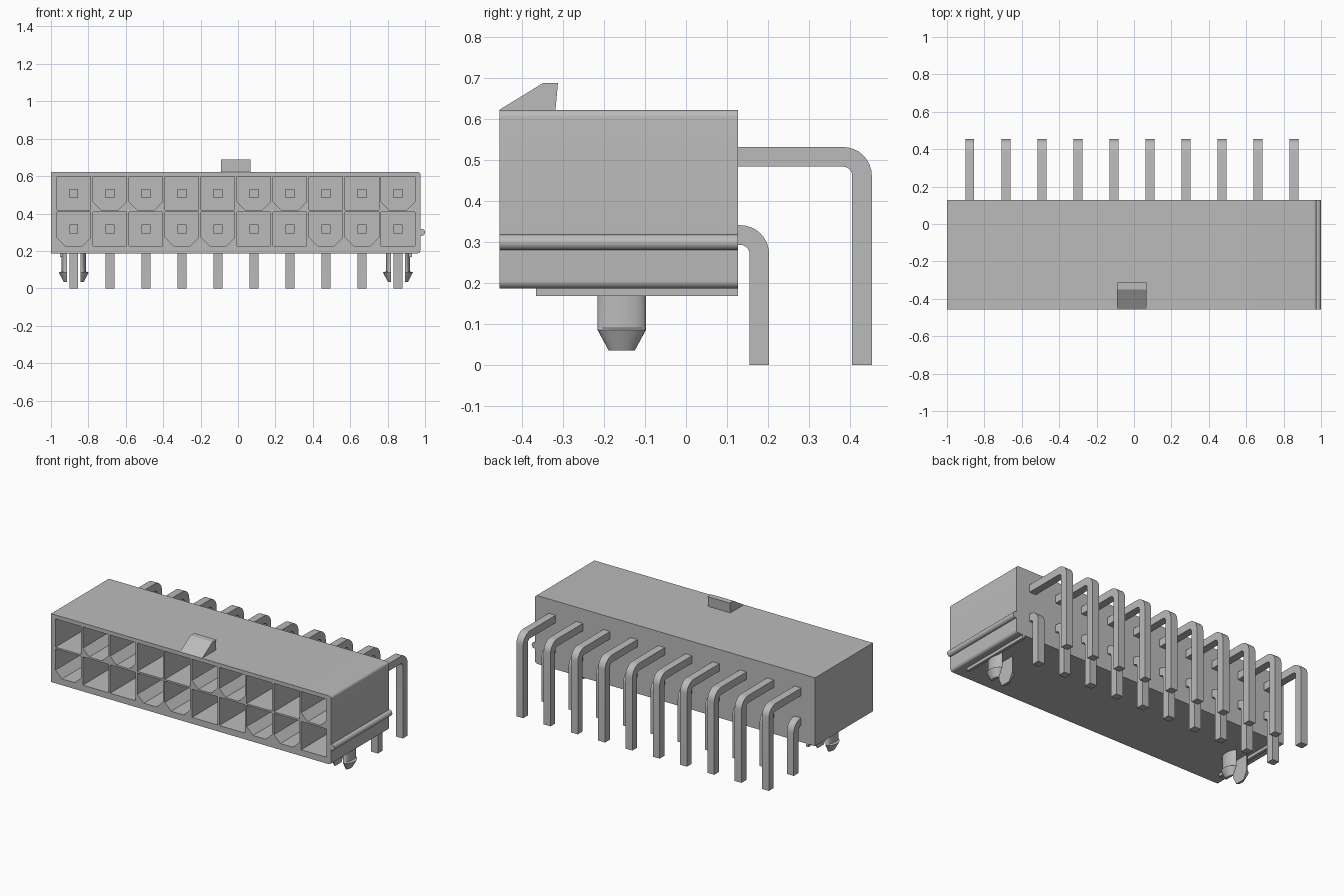
import bpy, bmesh, math

cube = bpy.data.objects.get("Cube")
if cube:
    bpy.data.objects.remove(cube, do_unlink=True)

grey = bpy.data.materials.new("plain_grey")
grey.use_nodes = True
grey.diffuse_color = (0.5, 0.5, 0.5, 1)
grey.node_tree.nodes["Principled BSDF"].inputs["Base Color"].default_value = (0.5, 0.5, 0.5, 1)

MID = -0.0115                 # centre of the housing in x
PITCH = 0.1926
FRONT, BACK = -0.456, 0.127
BOTTOM, TOP = 0.187, 0.623
ROWS = {"lower": 0.317, "upper": 0.508}
COLUMNS = [MID + (i - 4.5) * PITCH for i in range(10)]


def finish(name, bm, smooth=False):
    bmesh.ops.recalc_face_normals(bm, faces=bm.faces)
    mesh = bpy.data.meshes.new(name)
    bm.to_mesh(mesh)
    bm.free()
    mesh.materials.append(grey)
    obj = bpy.data.objects.new(name, mesh)
    bpy.context.collection.objects.link(obj)
    if smooth:
        bpy.ops.object.select_all(action='DESELECT')
        obj.select_set(True)
        bpy.context.view_layer.objects.active = obj
        bpy.ops.object.shade_smooth_by_angle(angle=math.radians(30))
    return obj


def loft(bm, rings):
    """Skin a list of equal-length point rings and cap both ends."""
    loops = [[bm.verts.new(p) for p in ring] for ring in rings]
    n = len(loops[0])
    for a, b in zip(loops, loops[1:]):
        for i in range(n):
            j = (i + 1) % n
            bm.faces.new((a[i], a[j], b[j], b[i]))
    bm.faces.new(loops[0])
    bm.faces.new(loops[-1])


def extrude_x(bm, profile, x0, x1):
    loft(bm, [[(x, y, z) for y, z in profile] for x in (x0, x1)])


def extrude_y(bm, profile, y0, y1):
    loft(bm, [[(x, y, z) for x, z in profile] for y in (y0, y1)])


def arc(cx, cy, r, start, end, steps=8):
    angles = [math.radians(start + (end - start) * i / steps) for i in range(steps + 1)]
    return [(cx + r * math.cos(a), cy + r * math.sin(a)) for a in angles]


# Housing: block with rounded edges on its left end
R, LEFT = 0.018, 0.977
bm = bmesh.new()
extrude_y(bm, [(-1.0, TOP), (-1.0, BOTTOM)]
          + arc(LEFT - R, BOTTOM + R, R, -90, 0)
          + arc(LEFT - R, TOP - R, R, 0, 90), FRONT, BACK)
housing = finish("housing", bm)

# Sockets: square or with two clipped lower corners, alternating in pairs
bm = bmesh.new()
H, C = 0.09, 0.045
for row, z in ROWS.items():
    for i, x in enumerate(COLUMNS):
        clipped = (i % 4 in (1, 2)) == (row == "upper")
        if clipped:
            low = [(x - H, z - H + C), (x - H + C, z - H), (x + H - C, z - H), (x + H, z - H + C)]
        else:
            low = [(x - H, z - H), (x + H, z - H)]
        extrude_y(bm, low + [(x + H, z + H), (x - H, z + H)], FRONT - 0.05, 0.0)
cutter = finish("socket_cutter", bm)
cutter.hide_render = True
cut = housing.modifiers.new("sockets", 'BOOLEAN')
cut.operation = 'DIFFERENCE'
cut.solver = 'EXACT'
cut.object = cutter
bpy.ops.object.select_all(action='DESELECT')
housing.select_set(True)
bpy.context.view_layer.objects.active = housing
bpy.ops.object.modifier_apply(modifier=cut.name)
bpy.data.objects.remove(cutter, do_unlink=True)
bpy.ops.object.shade_smooth_by_angle(angle=math.radians(30))

# Latch wedge on the top
bm = bmesh.new()
extrude_x(bm, [(FRONT, TOP - 0.002), (FRONT, TOP), (-0.35, 0.688), (-0.313, 0.688),
               (-0.319, TOP - 0.002)], -0.09, 0.066)
finish("latch_wedge", bm)

# Round rib along the left end
bm = bmesh.new()
extrude_y(bm, arc(0.981, 0.299, 0.019, 0, 345, 23), FRONT, BACK)
finish("side_rib", bm, True)

# Thin rails under the housing
for side, s in (("left", 1), ("right", -1)):
    x = MID + s * 0.932
    bm = bmesh.new()
    extrude_x(bm, [(-0.366, 0.168), (BACK, 0.168), (BACK, 0.19), (-0.366, 0.19)],
              x - 0.009, x + 0.009)
    finish(side + "_rail", bm)

# Bent pins: flat run out of the back, then down to the board
W = 0.024
for row, z, leg in (("lower", ROWS["lower"], 0.179), ("upper", ROWS["upper"], 0.430)):
    by, bz = leg + W - 0.07, z + W - 0.07      # bend centre
    profile = ([(-0.25, z - W), (-0.25, z + W)]
               + arc(by, bz, 0.07, 90, 0)
               + [(leg + W, 0), (leg - W, 0)]
               + arc(by, bz, 0.022, 0, 90))
    for i, x in enumerate(COLUMNS):
        bm = bmesh.new()
        extrude_x(bm, profile, x - W, x + W)
        finish(f"{row}_pin_{i + 1}", bm, True)

# Split snap pegs: two barbed prongs each; levels are (z, outer reach, half depth)
LEVELS = [(0.19, 0.065, 0.059), (0.09, 0.065, 0.059), (0.085, 0.08, 0.059), (0.035, 0.054, 0.032)]
INNER, PEG_Y = 0.037, -0.157
for side, px in (("left", COLUMNS[-1]), ("right", COLUMNS[0])):
    bm = bmesh.new()
    for s in (1, -1):
        rings = []
        for z, reach, half in LEVELS:
            outline = arc(0, 0, 1, -90, 90, 14)
            rings.append([(px + s * (INNER + (reach - INNER) * u), PEG_Y + half * v, z)
                          for u, v in outline])
        loft(bm, rings)
    finish(side + "_snap_peg", bm, True)
